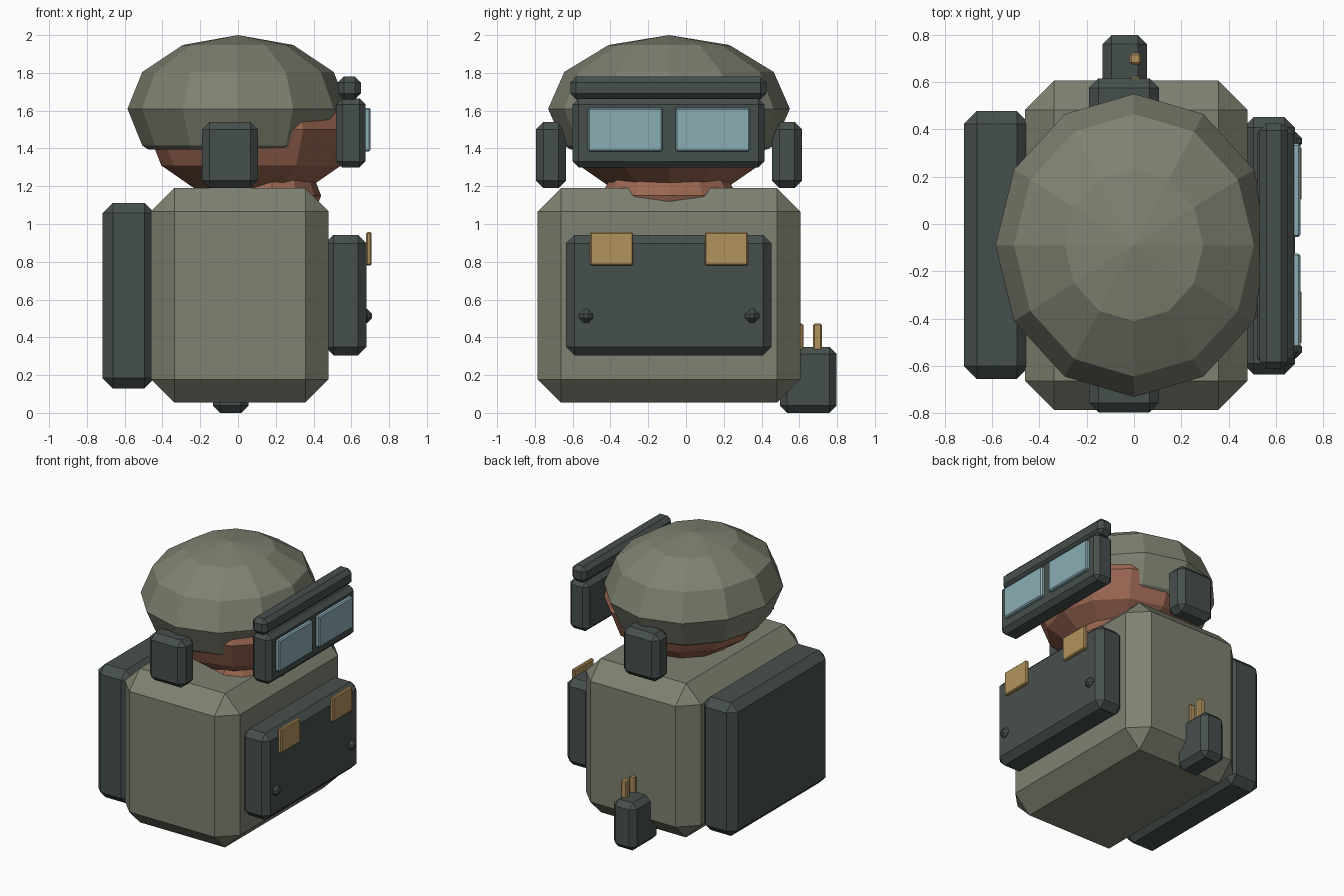
import bpy, bmesh
from mathutils import Matrix, Vector

if "Cube" in bpy.data.objects:
    bpy.data.objects.remove(bpy.data.objects["Cube"])


def material(name, rgb):
    m = bpy.data.materials.new(name)
    m.diffuse_color = (*rgb, 1)
    m.use_nodes = True
    m.node_tree.nodes["Principled BSDF"].inputs["Base Color"].default_value = m.diffuse_color
    return m


OLIVE = material("olive", (0.21, 0.22, 0.165))
DARK = material("dark_gear", (0.062, 0.08, 0.075))
SKIN = material("skin", (0.33, 0.135, 0.085))
GLASS = material("glass", (0.26, 0.42, 0.47))
BRASS = material("brass", (0.45, 0.29, 0.11))

CY = -0.09  # symmetry plane of the body


def finish(bm, name, mat):
    me = bpy.data.meshes.new(name)
    bm.to_mesh(me)
    bm.free()
    ob = bpy.data.objects.new(name, me)
    bpy.context.collection.objects.link(ob)
    if mat:
        me.materials.append(mat)
    return ob


def box(name, x, y, z, bevel=0.0, mat=None):
    """Chamfered box from its (min, max) extents."""
    bm = bmesh.new()
    spans = (x, y, z)
    size = Vector([b - a for a, b in spans])
    mid = Vector([(a + b) / 2 for a, b in spans])
    bmesh.ops.create_cube(bm, size=1, matrix=Matrix.LocRotScale(mid, None, size))
    if bevel:
        bmesh.ops.bevel(bm, geom=bm.edges[:], offset=bevel, segments=1,
                        profile=0.5, affect='EDGES')
    return finish(bm, name, mat)


def pair(name, x, y, z, bevel, mat):
    """Two boxes mirrored across the body's symmetry plane."""
    box(name + "_a", x, y, z, bevel, mat)
    box(name + "_b", x, (2 * CY - y[1], 2 * CY - y[0]), z, bevel, mat)


def ball(name, centre, radii, mat, floor=None):
    """Faceted ellipsoid, optionally cut flat at height floor."""
    bm = bmesh.new()
    bmesh.ops.create_uvsphere(bm, u_segments=12, v_segments=6, radius=1,
                              matrix=Matrix.LocRotScale(Vector(centre), None, Vector(radii)))
    if floor is not None:
        cut = bmesh.ops.bisect_plane(bm, geom=bm.verts[:] + bm.edges[:] + bm.faces[:],
                                     plane_co=(0, 0, floor), plane_no=(0, 0, -1),
                                     clear_outer=True)
        rim = [e for e in cut["geom_cut"] if isinstance(e, bmesh.types.BMEdge)]
        bmesh.ops.contextual_create(bm, geom=rim)
    return finish(bm, name, mat)


# Body and head
box("torso", (-0.46, 0.48), (-0.785, 0.605), (0.055, 1.19), 0.123, OLIVE)
ball("neck", (0.18, CY, 1.15), (0.26, 0.36, 0.18), SKIN)
ball("head", (0.07, CY, 1.50), (0.55, 0.55, 0.38), SKIN)

# Helmet with face opening
helmet = ball("helmet", (0, CY, 1.61), (0.585, 0.64, 0.39), OLIVE, floor=1.395)
cutter = box("face_cutter", (0.295, 0.9), (-1, 0.9), (1.1, 1.505))
cutter.hide_render = True
cutter.hide_viewport = True
mod = helmet.modifiers.new("face_opening", 'BOOLEAN')
mod.operation = 'DIFFERENCE'
mod.solver = 'EXACT'
mod.object = cutter

# Ear covers
pair("ear_cover", (-0.19, 0.105), (0.455, 0.615), (1.19, 1.54), 0.04, DARK)

# Goggles
box("goggle_frame", (0.52, 0.675), (-0.6, 0.415), (1.30, 1.665), 0.032, DARK)
box("goggle_brow", (0.53, 0.65), (-0.612, 0.425), (1.66, 1.78), 0.03, DARK)
pair("lens", (0.655, 0.702), (-0.055, 0.34), (1.385, 1.615), 0.008, GLASS)

# Chest bag with tabs and studs
box("chest_bag", (0.46, 0.68), (-0.635, 0.452), (0.305, 0.943), 0.045, DARK)
pair("bag_tab", (0.678, 0.707), (0.10, 0.327), (0.78, 0.957), 0.007, BRASS)
pair("bag_stud", (0.63, 0.71), (0.312, 0.388), (0.475, 0.55), 0.027, DARK)

# Backpack
box("backpack", (-0.718, -0.44), (-0.655, 0.477), (0.13, 1.112), 0.055, DARK)

# Side pouch with two rods
box("side_pouch", (-0.133, 0.055), (0.497, 0.797), (0.0, 0.35), 0.038, DARK)
for i, y in enumerate((0.597, 0.697)):
    box(f"pouch_rod_{i + 1}", (-0.018, 0.03), (y - 0.024, y + 0.024),
        (0.30, 0.472), 0.008, BRASS)
